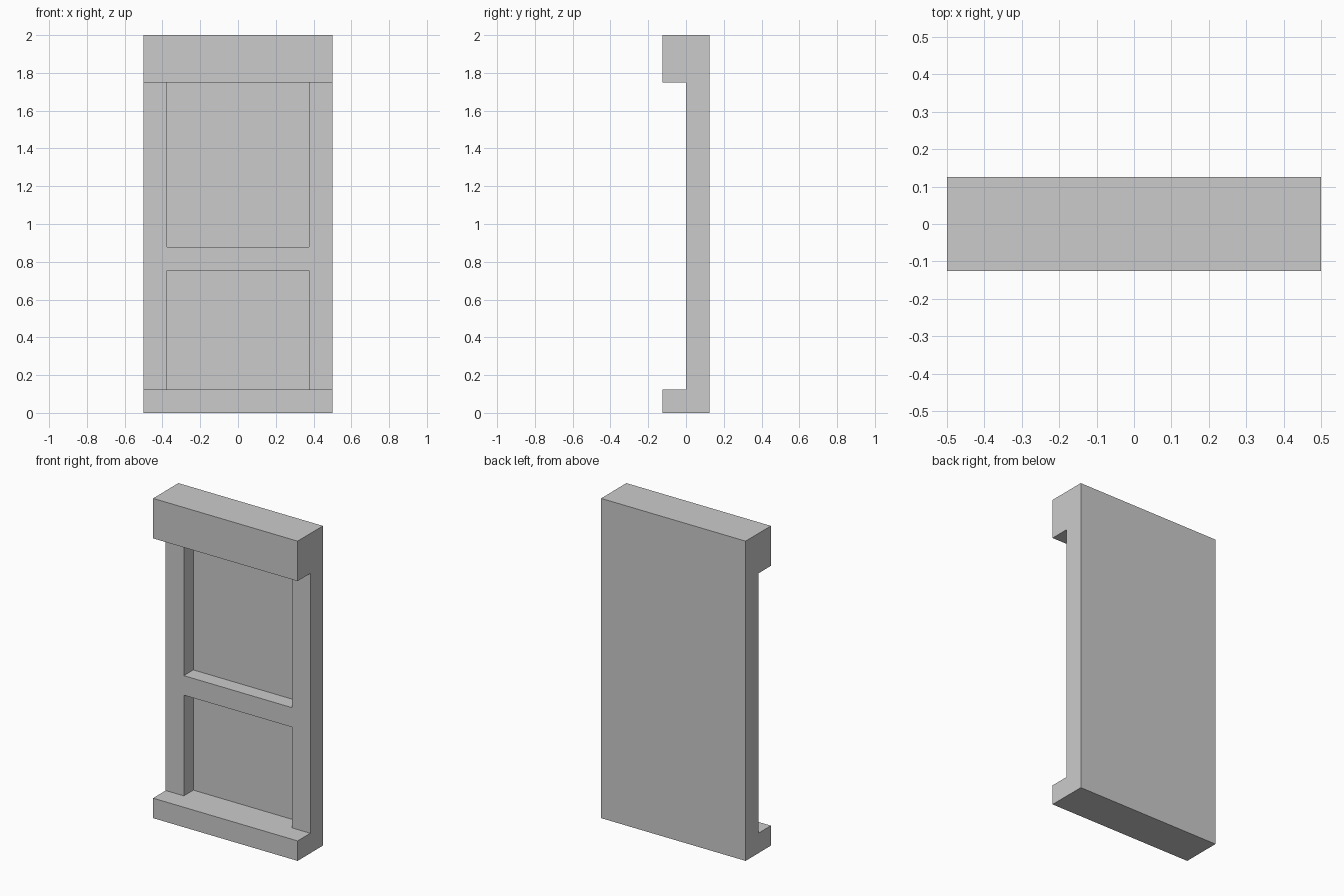
import bpy
import bmesh
from mathutils import Vector

if "Cube" in bpy.data.objects:
    bpy.data.objects.remove(bpy.data.objects["Cube"], do_unlink=True)

# Plain grey material
grey = bpy.data.materials.new("grey")
grey.use_nodes = True
colour = (0.6, 0.6, 0.6, 1)
grey.diffuse_color = colour
grey.node_tree.nodes["Principled BSDF"].inputs["Base Color"].default_value = colour

# Main dimensions
WIDTH, HEIGHT = 1.0, 2.0
BACK, FRAME, PANE, LEDGE = 0.125, 0.0, 0.094, -0.125
STILE = 0.375
SILL_TOP, RAIL_LOW, RAIL_HIGH, LINTEL_LOW = 0.125, 0.755, 0.877, 1.75

# Solid slab as thick as the frame
bm = bmesh.new()
bmesh.ops.create_cube(bm, size=1)
for v in bm.verts:
    v.co = (v.co.x * WIDTH, BACK if v.co.y > 0 else FRAME, (v.co.z + 0.5) * HEIGHT)


def cut(point, normal):
    bmesh.ops.bisect_plane(bm, geom=bm.verts[:] + bm.edges[:] + bm.faces[:],
                           plane_co=point, plane_no=normal)


# Cut lines of the stiles, sill, rail and lintel
for x in (-STILE, STILE):
    cut((x, 0, 0), (1, 0, 0))
for z in (SILL_TOP, RAIL_LOW, RAIL_HIGH, LINTEL_LOW):
    cut((0, 0, z), (0, 0, 1))


def push(low, high, half_width, depth):
    """Extrude the front faces within a region to the given depth."""
    bm.normal_update()
    faces = []
    for f in bm.faces:
        c = f.calc_center_median()
        if f.normal.y < -0.9 and abs(c.x) < half_width and low < c.z < high:
            faces.append(f)
    result = bmesh.ops.extrude_face_region(bm, geom=faces)
    moved = [g for g in result["geom"] if isinstance(g, bmesh.types.BMVert)]
    bmesh.ops.translate(bm, verts=moved, vec=Vector((0, depth - FRAME, 0)))
    # Remove the faces left behind, so the region is open to its new depth
    bmesh.ops.delete(bm, geom=[f for f in faces if f.is_valid], context='FACES')


push(0, SILL_TOP, WIDTH, LEDGE)              # sill
push(LINTEL_LOW, HEIGHT, WIDTH, LEDGE)       # lintel
push(SILL_TOP, RAIL_LOW, STILE, PANE)        # lower recessed panel
push(RAIL_HIGH, LINTEL_LOW, STILE, PANE)     # upper recessed panel

# Merge coplanar faces
bmesh.ops.dissolve_limit(bm, angle_limit=0.01, verts=bm.verts[:], edges=bm.edges[:])
bmesh.ops.recalc_face_normals(bm, faces=bm.faces[:])

mesh = bpy.data.meshes.new("panelled_frame")
bm.to_mesh(mesh)
bm.free()
mesh.materials.append(grey)
frame = bpy.data.objects.new("panelled_frame", mesh)
bpy.context.collection.objects.link(frame)
